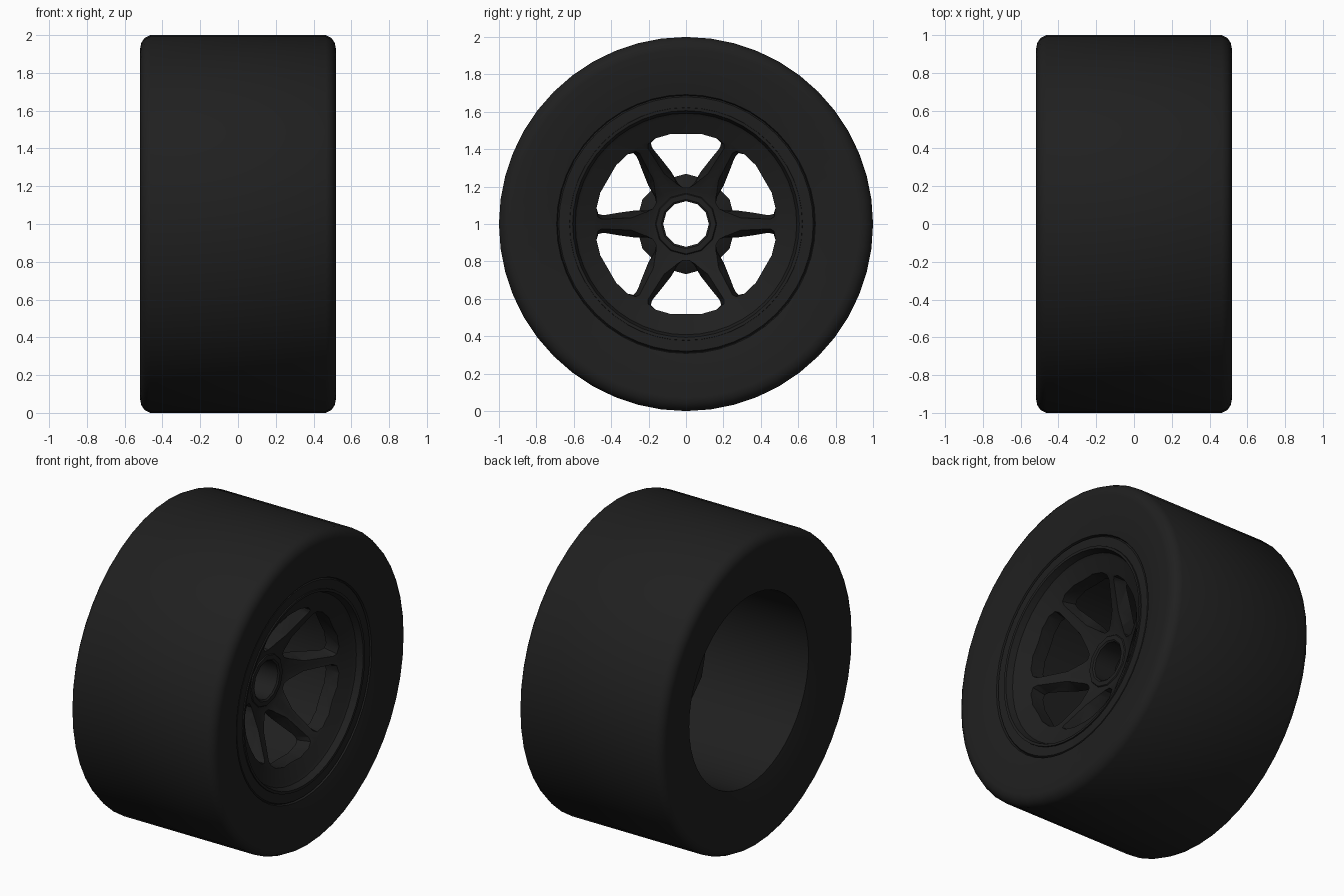
import bpy, bmesh
from math import sin, cos, radians, pi, tau

old = bpy.data.objects.get("Cube")
if old:
    bpy.data.objects.remove(old, do_unlink=True)

BLACK = (0.014, 0.014, 0.014, 1)
rubber = bpy.data.materials.new("soft black")
rubber.use_nodes = True
rubber.diffuse_color = BLACK
rubber.node_tree.nodes["Principled BSDF"].inputs["Base Color"].default_value = BLACK


def finish(name, bm):
    """Turn a bmesh into an object standing with its axle at z = 1."""
    bmesh.ops.recalc_face_normals(bm, faces=bm.faces)
    mesh = bpy.data.meshes.new(name)
    bm.to_mesh(mesh)
    bm.free()
    mesh.materials.append(rubber)
    obj = bpy.data.objects.new(name, mesh)
    obj.location.z = 1
    bpy.context.collection.objects.link(obj)
    return obj


def polar(x, r, a):
    return (x, r * cos(a), r * sin(a))


def lathe(name, profile, sides):
    """Spin a closed (x, radius) outline around the axle."""
    bm = bmesh.new()
    rings = [[bm.verts.new(polar(x, r, tau * i / sides)) for x, r in profile]
             for i in range(sides)]
    n = len(profile)
    for i in range(sides):
        a, b = rings[i], rings[(i + 1) % sides]
        for j in range(n):
            k = (j + 1) % n
            bm.faces.new((a[j], a[k], b[k], b[j]))
    return finish(name, bm)


def smooth(obj, angle):
    bpy.ops.object.select_all(action='DESELECT')
    obj.select_set(True)
    bpy.context.view_layer.objects.active = obj
    bpy.ops.object.shade_smooth_by_angle(angle=radians(angle))


# Tyre: wide tread, rounded shoulders, sidewalls sloping in to the bore
shoulder = [(0.465, 1.0), (0.495, 0.985), (0.512, 0.96), (0.518, 0.93)]
tyre = lathe("tyre",
             [(-0.45, 0.61)] + [(-x, r) for x, r in reversed(shoulder)] + shoulder
             + [(0.472, 0.692), (0.458, 0.687), (0.468, 0.68), (0.466, 0.61)], 48)
smooth(tyre, 40)

# Rim dish: lip, shallow ring, and cone running in to the hub
rim = lathe("rim_and_spokes",
            [(0.45, 0.625), (0.474, 0.622), (0.472, 0.606), (0.432, 0.592),
             (0.42, 0.575), (0.39, 0.49), (0.355, 0.44), (0.205, 0.19), (0.20, 0.14),
             (0.10, 0.14), (0.13, 0.22), (0.27, 0.43), (0.30, 0.50), (0.33, 0.625)], 48)


def window_half(inset):
    """Half outline of one window as (radius, angle from spoke centre)."""
    return [(0.195, radians(25)),
            (0.22, radians(19 - 2 * inset)),
            (0.29, (0.072 - 0.040 * inset) / 0.29),
            (0.45, (0.048 - 0.024 * inset) / 0.45),
            (0.472, (0.054 - 0.017 * inset) / 0.472),
            (0.486, radians(10)),
            (0.488, radians(20))]


# Window cutters follow the cone and taper so the spokes are narrower in front
CONE = 0.62
bm = bmesh.new()
for s in range(6):
    loops = []
    for x, inset in ((-0.14, 0), (0, 0), (0.09, 1), (0.22, 1)):
        half = window_half(inset)
        outline = half + [(r, pi / 3 - a) for r, a in reversed(half)]
        loops.append([bm.verts.new(polar(x + CONE * r, r, a + s * pi / 3))
                      for r, a in outline])
    n = len(loops[0])
    for low, high in zip(loops, loops[1:]):
        for j in range(n):
            k = (j + 1) % n
            bm.faces.new((low[j], low[k], high[k], high[j]))
    bm.faces.new(loops[0])
    bm.faces.new(loops[-1])
bmesh.ops.triangulate(bm, faces=bm.faces)
cutter = finish("window_cutter", bm)
cutter.hide_render = True

cut = rim.modifiers.new("windows", 'BOOLEAN')
cut.object = cutter
cut.solver = 'EXACT'
bpy.context.view_layer.objects.active = rim
bpy.ops.object.modifier_apply(modifier=cut.name)
bpy.data.objects.remove(cutter, do_unlink=True)
smooth(rim, 30)

# Hub: short collar around the axle bore with a flange set behind the spokes
hub = lathe("hub", [(0.20, 0.122), (0.208, 0.132), (0.208, 0.16), (0.19, 0.175),
                    (0.12, 0.19), (0.09, 0.255), (0.08, 0.268), (0.05, 0.268),
                    (0.05, 0.122)], 12)
smooth(hub, 35)
